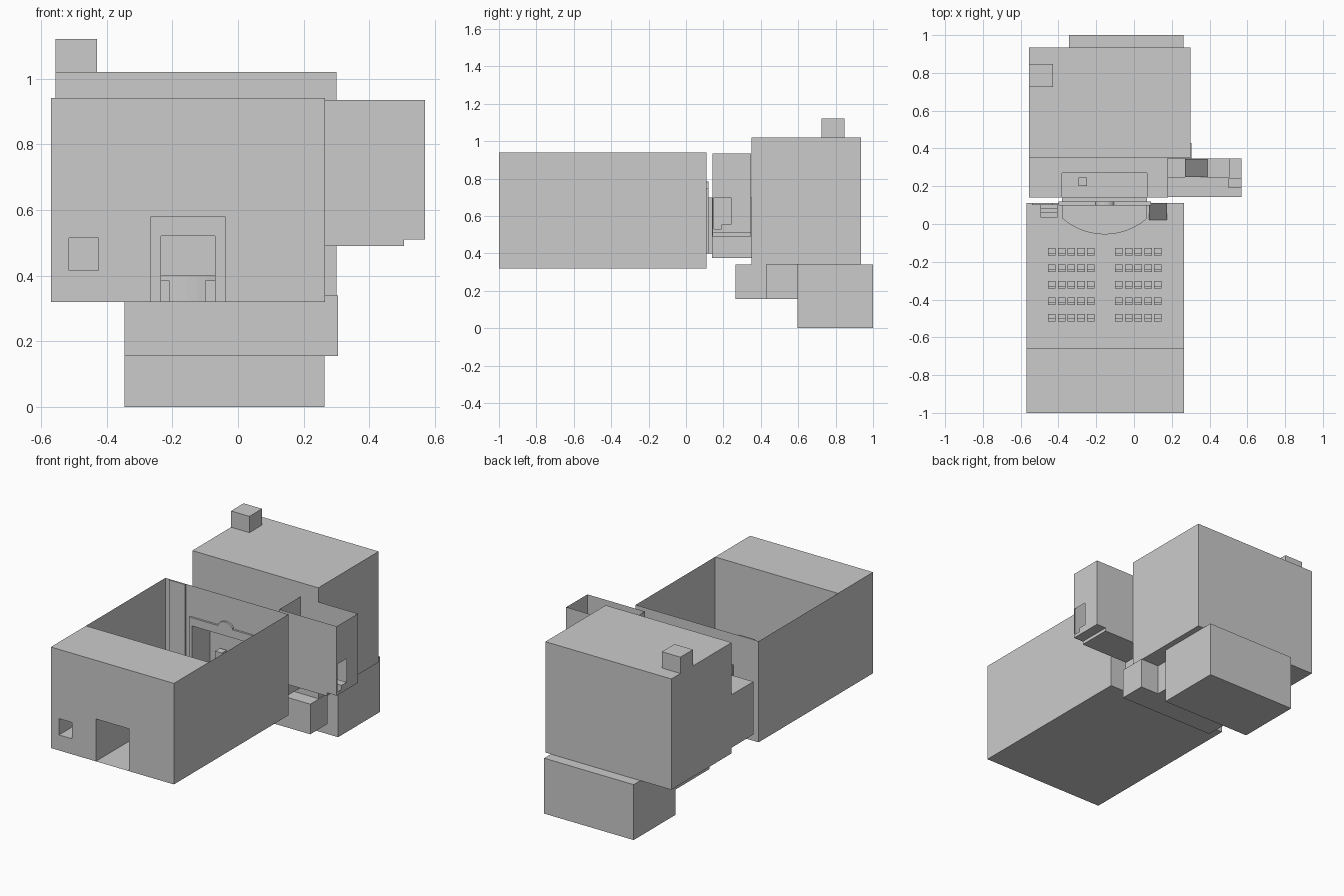
import bpy, bmesh, math

if "Cube" in bpy.data.objects:
    bpy.data.objects.remove(bpy.data.objects["Cube"])


def finish(name, bm):
    bmesh.ops.remove_doubles(bm, verts=bm.verts, dist=1e-5)
    me = bpy.data.meshes.new(name)
    bm.to_mesh(me)
    bm.free()
    ob = bpy.data.objects.new(name, me)
    bpy.context.collection.objects.link(ob)
    return ob


def add_panel(bm, axis, pos, u, v, holes=(), flip=False):
    """Thin wall perpendicular to an axis, with rectangular holes (u0, u1, v0, v1)."""
    us = sorted({*u, *[h[i] for h in holes for i in (0, 1)]})
    vs = sorted({*v, *[h[i] for h in holes for i in (2, 3)]})

    def point(a, b):
        return {'x': (pos, a, b), 'y': (a, pos, b), 'z': (a, b, pos)}[axis]
    made = []
    for a, b in zip(us, us[1:]):
        for c, d in zip(vs, vs[1:]):
            mu, mv = (a + b) / 2, (c + d) / 2
            if any(h[0] < mu < h[1] and h[2] < mv < h[3] for h in holes):
                continue
            pts = [point(a, c), point(b, c), point(b, d), point(a, d)]
            if flip:
                pts.reverse()
            made.append(bm.faces.new([bm.verts.new(p) for p in pts]))
    bmesh.ops.remove_doubles(bm, verts=list({w for f in made for w in f.verts}), dist=1e-5)
    if holes:
        edges = [e for e in bm.edges if len(e.link_faces) == 2
                 and e.calc_face_angle(1) < 1e-4]
        bmesh.ops.dissolve_limit(bm, angle_limit=0.001, verts=bm.verts, edges=edges)


def add_room(bm, x, y, z, skip='', holes={}):
    """Box of thin walls. Sides: w e (x), s n (y), b t (z)."""
    sides = {'w': ('x', x[0], y, z, True), 'e': ('x', x[1], y, z, False),
             's': ('y', y[0], x, z, False), 'n': ('y', y[1], x, z, True),
             'b': ('z', z[0], x, y, True), 't': ('z', z[1], x, y, False)}
    for k, (ax, pos, u, v, flip) in sides.items():
        if k not in skip:
            add_panel(bm, ax, pos, u, v, holes.get(k, ()), flip)


def room(name, x, y, z, skip='', holes={}):
    bm = bmesh.new()
    add_room(bm, x, y, z, skip, holes)
    return finish(name, bm)


def prism(name, pts, axis, lo, hi):
    """Extrude a 2D outline along an axis."""
    bm = bmesh.new()

    def p(a, b, c):
        return {'x': (c, a, b), 'y': (a, c, b), 'z': (a, b, c)}[axis]
    f = bm.faces.new([bm.verts.new(p(a, b, lo)) for a, b in pts])
    r = bmesh.ops.extrude_face_region(bm, geom=[f])
    d = p(0, 0, hi - lo)
    bmesh.ops.translate(bm, vec=d, verts=[g for g in r['geom'] if isinstance(g, bmesh.types.BMVert)])
    bmesh.ops.recalc_face_normals(bm, faces=bm.faces)
    return finish(name, bm)


# Auditorium shell and entrance block
AX, AZ = (-.57, .265), (.32, .94)
room('auditorium_walls', AX, (-1, .11), AZ, skip='t',
     holes={'s': [(-.265, -.04, .32, .58), (-.515, -.425, .415, .515)],
            'n': [(-.38, .07, .40, .70)]})
bm = bmesh.new()
add_panel(bm, 'z', .94, AX, (-1, -.66))
add_panel(bm, 'y', -.66, AX, AZ, [(-.235, -.07, .32, .52)], True)
finish('entrance_roof_and_rear_wall', bm)
room('entrance_passage', (-.265, -.04), (-1, -.66), (.32, .58), skip='snb')
room('ticket_window_recess', (-.515, -.425), (-1, -.84), (.415, .515), skip='s')

# Seats facing the stage
bm = bmesh.new()
for x0 in (-.435, -.08):
    for col in range(5):
        x = x0 + col * .0515
        for row in range(5):
            y = -.148 - row * .0868
            add_room(bm, (x - .02, x + .02), (y - .006, y + .02), (.32, .355))
            add_room(bm, (x - .02, x + .02), (y - .02, y - .006), (.32, .385))
finish('seats', bm)

# Curved stage apron
cx, half, sag = -.155, .225, .085
rad = (half ** 2 + sag ** 2) / (2 * sag)
amax = math.asin(half / rad)
arc = []
for i in range(17):
    a = -amax + 2 * amax * i / 16
    arc.append((cx + rad * math.sin(a), -.055 + rad - rad * math.cos(a)))
prism('stage_apron', arc + [(.07, .11), (-.38, .11)], 'z', .32, .40)

# Steps beside the stage
for i in range(3):
    room('stage_step', (-.495, -.405), (.035 + i * .022, .105), (.32, .345 + i * .025))
prism('stage_ramp', [(.02, .32), (.11, .32), (.11, .40)], 'x', .08, .175)

# Proscenium frame with a raised crest, and flat side pilasters
crest = [(cx + .05 * math.cos(math.pi * i / 8), .75 + .035 * math.sin(math.pi * i / 8)) for i in range(9)]
prism('proscenium_frame', [(-.40, .40), (-.38, .40), (-.38, .70), (.07, .70), (.07, .40),
                           (.09, .40), (.09, .75)] + crest + [(-.40, .75)], 'y', .098, .12)
room('pilaster', (-.54, -.43), (.10, .11), (.32, .94))
room('proscenium_tunnel', (-.38, .07), (.11, .14), (.40, .70), skip='sn')

# Front of stage building with open well above the stage
room('stage_front', (-.555, .18), (.14, .35), (.375, .70), skip='n',
     holes={'t': [(-.38, .07, .14, .27)], 's': [(-.38, .07, .40, .70)]})
room('stage_well', (-.38, .07), (.14, .27), (.40, .70), skip='ts')
room('stage_prop', (-.295, -.25), (.2, .247), (.40, .53))

# Tall stage house with chimney
room('stage_house', (-.555, .30), (.35, .935), (.34, 1.02))
room('chimney', (-.555, -.43), (.725, .847), (1.02, 1.12))

# Open side wing with window, raised end floor and stair
bm = bmesh.new()
add_panel(bm, 'y', .142, (.18, .57), (.51, .935))
add_panel(bm, 'y', .142, (.18, .505), (.49, .51))
add_panel(bm, 'y', .347, (.18, .57), (.51, .935), flip=True)
add_panel(bm, 'y', .347, (.18, .505), (.49, .51), flip=True)
add_panel(bm, 'x', .18, (.142, .347), (.49, .935), flip=True)
add_panel(bm, 'x', .57, (.142, .347), (.51, .935), [(.15, .24, .53, .70)])
add_panel(bm, 'z', .51, (.505, .57), (.142, .347))
add_panel(bm, 'x', .505, (.142, .347), (.49, .51))
add_panel(bm, 'z', .49, (.18, .505), (.142, .347))
finish('side_wing', bm)
room('wing_landing', (.18, .505), (.142, .25), (.49, .51))
room('window_sill', (.50, .57), (.19, .24), (.51, .555))
prism('wing_stair', [(.27, .495), (.39, .495), (.27, .64)], 'y', .25, .345)

# Basement levels
room('basement_front', (-.345, .305), (.265, .43), (.155, .34))
room('basement_link', (-.345, .18), (.43, .60), (.155, .34))
room('basement_rear', (-.345, .263), (.595, 1.0), (0, .34))
